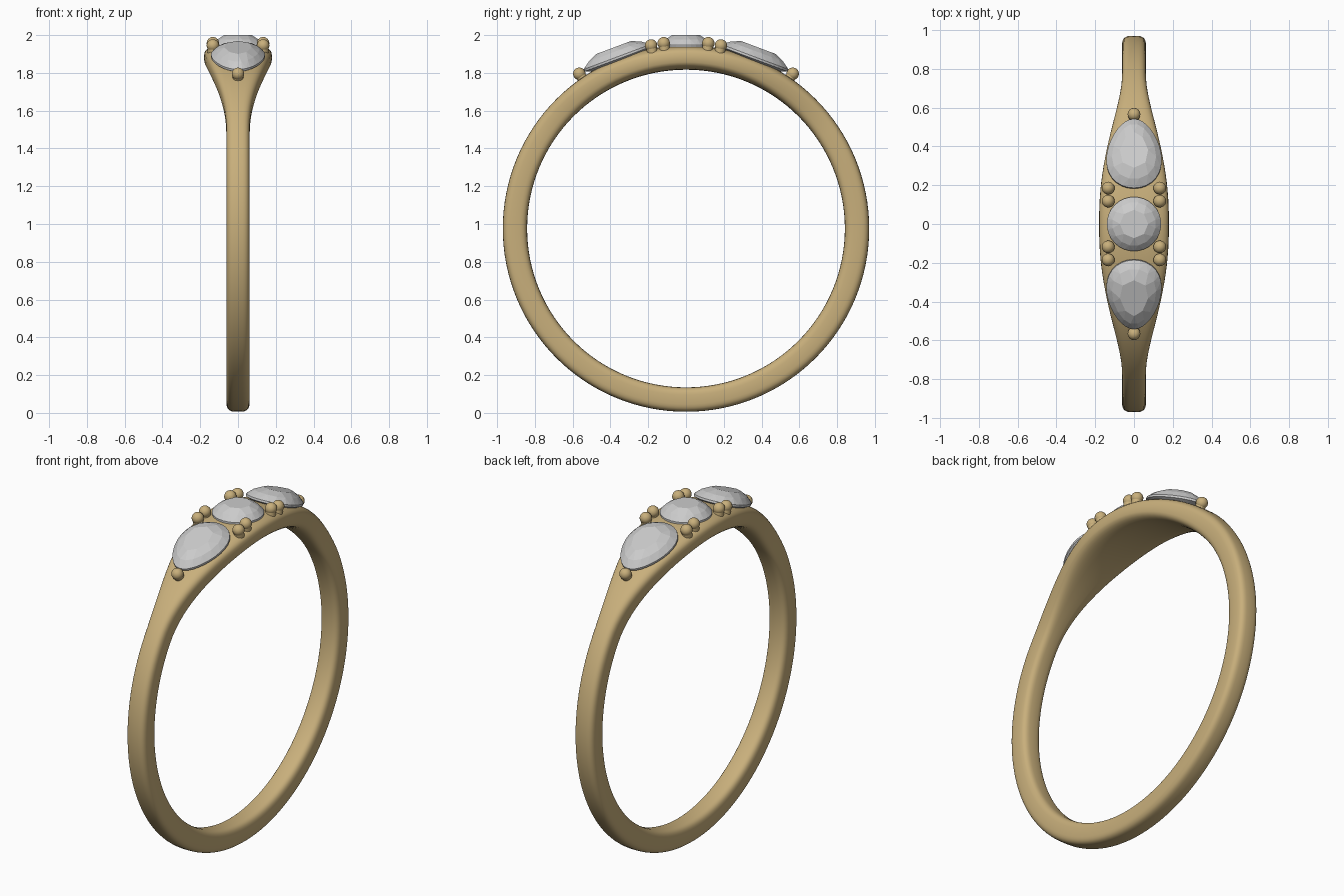
import bpy, bmesh, math
from mathutils import Matrix, Vector

if "Cube" in bpy.data.objects:
    bpy.data.objects.remove(bpy.data.objects["Cube"])

CZ, R_OUT, R_IN = 0.976, 0.97, 0.841

gold = bpy.data.materials.new("gold")
gold.diffuse_color = (0.58, 0.43, 0.2, 1)
gold.use_nodes = True
gold.node_tree.nodes["Principled BSDF"].inputs["Base Color"].default_value = gold.diffuse_color


def finish(bm, name, mat=None, smooth=None):
    bmesh.ops.recalc_face_normals(bm, faces=bm.faces)
    mesh = bpy.data.meshes.new(name)
    bm.to_mesh(mesh)
    bm.free()
    ob = bpy.data.objects.new(name, mesh)
    bpy.context.collection.objects.link(ob)
    if mat:
        mesh.materials.append(mat)
    if smooth:
        bpy.context.view_layer.objects.active = ob
        ob.select_set(True)
        bpy.ops.object.shade_smooth_by_angle(angle=math.radians(smooth))
        ob.select_set(False)
    return ob


def half_width(theta):
    # slim shank that flares smoothly towards the top
    u = min(1, (abs(theta) / math.radians(56)) ** 1.15)
    return 0.062 + 0.118 * 0.5 * (1 + math.cos(math.pi * u))


def build_band(n=128, m=32):
    bm = bmesh.new()
    rc, b = (R_OUT + R_IN) / 2, (R_OUT - R_IN) / 2
    soft = lambda v: math.copysign(abs(v) ** (2 / 3.4), v)
    rings = []
    for i in range(n):
        th = -math.pi + 2 * math.pi * i / n
        w, ring = half_width(th), []
        for j in range(m):
            a = 2 * math.pi * j / m
            r = rc + b * soft(math.sin(a))
            ring.append(bm.verts.new((w * soft(math.cos(a)), r * math.sin(th), CZ + r * math.cos(th))))
        rings.append(ring)
    for i in range(n):
        p, q = rings[i], rings[(i + 1) % n]
        for j in range(m):
            k = (j + 1) % m
            bm.faces.new((p[j], p[k], q[k], q[j]))
    finish(bm, "band", gold, 60)


def build_stone(name, center, half_len, taper, tilt, crown):
    # faceted gem: convex hull of girdle, crown, table and pavilion points
    def outline(t, s, z):
        x = 0.14 * math.sin(t) * (1 - taper * math.cos(t))
        return Vector((x * s, half_len * math.cos(t) * s, z))
    pts = []
    for count, s, z, off in ((32, 1, 0, 0), (32, 1, -0.012, 0), (16, 0.8, 0.56 * crown, 0.5),
                             (8, 0.52, crown, 0), (8, 0.5, -0.05, 0.5)):
        pts += [outline(2 * math.pi * (i + off) / count, s, z) for i in range(count)]
    pts.append(Vector((0, 0, -0.08)))
    bm = bmesh.new()
    for p in pts:
        bm.verts.new(p)
    res = bmesh.ops.convex_hull(bm, input=bm.verts)
    bmesh.ops.dissolve_limit(bm, angle_limit=0.01, verts=bm.verts, edges=bm.edges)
    bm.transform(Matrix.Translation(center) @ Matrix.Rotation(tilt, 4, 'X'))
    finish(bm, name)


def build_prong(name, x, y, z, r=0.033):
    # bead on a short stem pointing out from the ring centre
    bm = bmesh.new()
    bmesh.ops.create_uvsphere(bm, u_segments=20, v_segments=12, radius=r)
    bmesh.ops.create_cone(bm, segments=20, radius1=r * 0.85, radius2=r * 0.85, depth=0.05, cap_ends=True,
                          matrix=Matrix.Translation((0, 0, -0.027)))
    bm.transform(Matrix.Translation((x, y, z)) @ Matrix.Rotation(-math.atan2(y, z - CZ), 4, 'X'))
    finish(bm, name, gold, 40)


build_band()
build_stone("center_stone", (0, 0, 1.947), 0.14, 0, 0, 0.053)
for label, s in (("front", -1), ("back", 1)):
    build_stone(label + "_stone", (0, s * 0.364, 1.885), s * 0.19, 0.2, -s * math.radians(20.5), 0.053)
    build_prong(label + "_tip_prong", 0, s * 0.565, 1.795)
    for side, x in (("left", -0.133), ("right", 0.133)):
        build_prong(f"{label}_{side}_inner_prong", x, s * 0.118, 1.957)
        build_prong(f"{label}_{side}_outer_prong", x, s * 0.185, 1.945)
